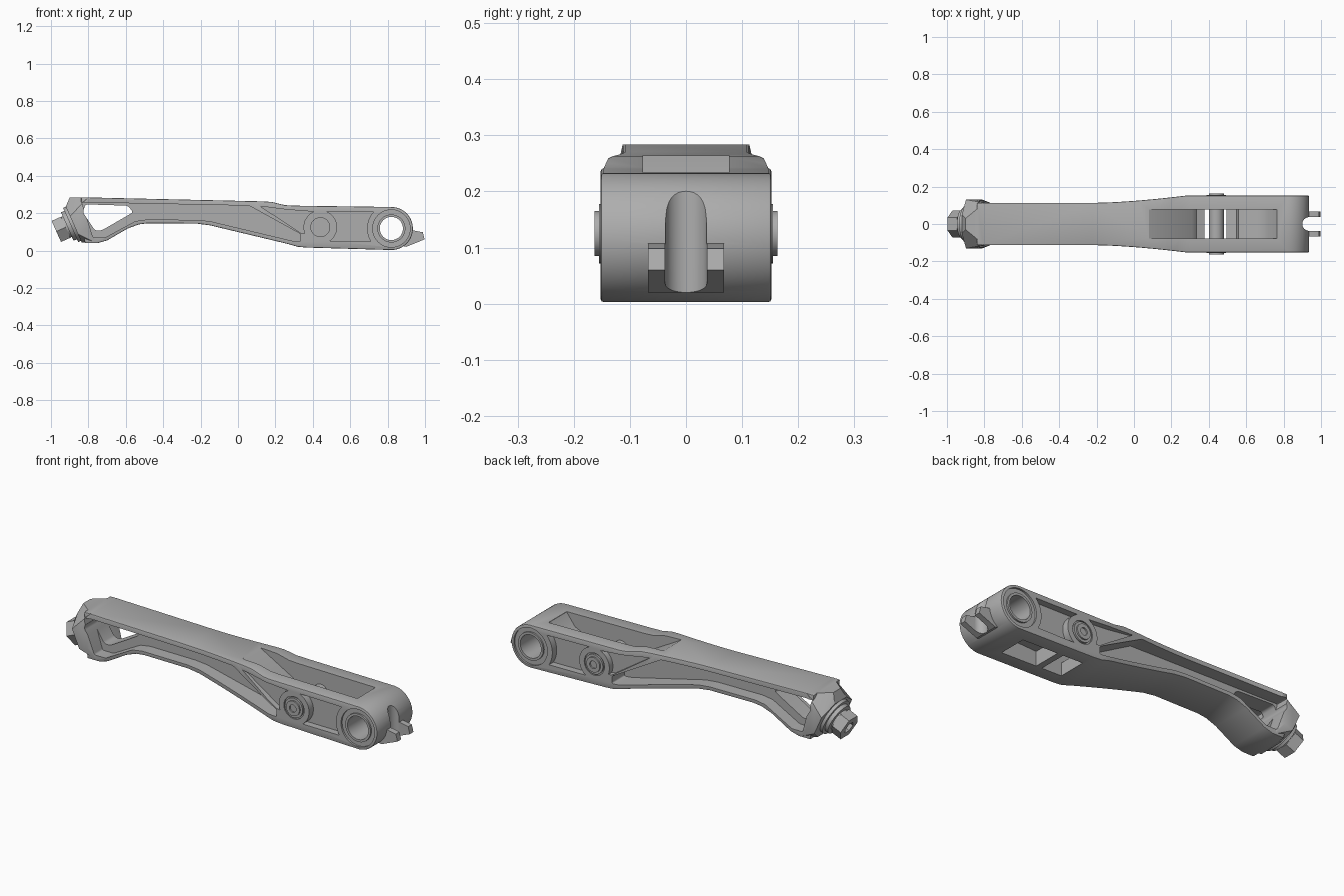
import bpy, bmesh, math
from mathutils import Vector

cube = bpy.data.objects.get("Cube")
if cube:
    bpy.data.objects.remove(cube, do_unlink=True)

metal = bpy.data.materials.new("grey_metal")
metal.use_nodes = True
GREY = (0.42, 0.42, 0.42, 1)
metal.diffuse_color = GREY
metal.node_tree.nodes["Principled BSDF"].inputs["Base Color"].default_value = GREY

PIN = (0.44, 0.125)       # cross pin centre, x and z
BORE = (0.82, 0.118)      # large bearing centre
TILT = math.radians(24)   # downward tilt of the bolted end
AXIS = Vector((-math.cos(TILT), 0, -math.sin(TILT)))
UP = Vector((-math.sin(TILT), 0, math.cos(TILT)))
FACE = Vector((-0.88, 0, 0.143))


def finish(name, bm):
    bmesh.ops.recalc_face_normals(bm, faces=bm.faces)
    mesh = bpy.data.meshes.new(name)
    bm.to_mesh(mesh)
    bm.free()
    mesh.materials.append(metal)
    ob = bpy.data.objects.new(name, mesh)
    bpy.context.scene.collection.objects.link(ob)
    return ob


def prism(name, pts, lo, hi, axis="y", rounding=0):
    """Extrude a flat outline from lo to hi, with optional rounded corners."""
    bm = bmesh.new()
    put = (lambda a, b, h: (a, h, b)) if axis == "y" else (lambda a, b, h: (a, b, h))
    face = bm.faces.new([bm.verts.new(put(a, b, lo)) for a, b in pts])
    step = Vector(put(0, 0, hi - lo))
    new = bmesh.ops.extrude_face_region(bm, geom=[face])["geom"]
    bmesh.ops.translate(bm, vec=step, verts=[v for v in new if isinstance(v, bmesh.types.BMVert)])
    if rounding:
        rails = [e for e in bm.edges
                 if (e.verts[0].co - e.verts[1].co).normalized().cross(step).length < 1e-4]
        bmesh.ops.bevel(bm, geom=rails, offset=rounding, segments=4, profile=0.5, affect="EDGES")
    return finish(name, bm)


def rod(name, centre, direction, radius, length, sides=48, inner=0):
    """Cylinder or tube centred on a point and running along a direction."""
    bm = bmesh.new()
    rot = Vector(direction).to_track_quat("Z", "Y")
    rings = [(radius, -length / 2), (radius, length / 2)]
    if inner:
        rings += [(inner, length / 2), (inner, -length / 2)]
    loops = []
    for r, h in rings:
        loops.append([bm.verts.new(Vector(centre) + rot @ Vector(
            (r * math.cos(math.tau * i / sides), r * math.sin(math.tau * i / sides), h)))
            for i in range(sides)])
    pairs = list(zip(loops, loops[1:] + loops[:1])) if inner else [(loops[0], loops[1])]
    for a, b in pairs:
        for i in range(sides):
            j = (i + 1) % sides
            bm.faces.new((a[i], a[j], b[j], b[i]))
    if not inner:
        bm.faces.new(loops[0])
        bm.faces.new(loops[1])
    return finish(name, bm)


def apply(ob, mod):
    bpy.context.view_layer.objects.active = ob
    bpy.ops.object.modifier_apply(modifier=mod.name)


def combine(ob, other, operation="DIFFERENCE"):
    mod = ob.modifiers.new("combine", "BOOLEAN")
    mod.operation, mod.object, mod.solver = operation, other, "EXACT"
    apply(ob, mod)
    bpy.data.objects.remove(other, do_unlink=True)


def arc(centre, r, start, end, n=10):
    return [(centre[0] + r * math.cos(math.radians(start + (end - start) * i / n)),
             centre[1] + r * math.sin(math.radians(start + (end - start) * i / n)))
            for i in range(n + 1)]


# Arm: side outline intersected with the plan outline
side = [(-0.84, 0.284), (-0.80, 0.284), (0.13, 0.263), (0.18, 0.26), (0.25, 0.243), (0.30, 0.24)]
side += arc(BORE, 0.115, 88, -90, 32)
side += [(0.37, 0.016), (0.32, 0.02), (0.26, 0.037), (-0.15, 0.135), (-0.22, 0.144), (-0.48, 0.146),
         (-0.53, 0.14), (-0.59, 0.118), (-0.70, 0.054), (-0.75, 0.04), (-0.82, 0.04)]
arm = prism("arm", side, -0.2, 0.2)
edge = [(-0.9, 0.113), (-0.22, 0.113)]
for i in range(1, 9):
    t = i / 8
    edge.append((-0.22 + 0.5 * t, 0.113 + 0.039 * t ** 1.6))
edge.append((1.0, 0.152))
plan = edge + [(x, -y) for x, y in reversed(edge)]
combine(arm, prism("plan_cutter", plan, -0.1, 0.5, "z"), "INTERSECT")
soft = arm.modifiers.new("soft_edges", "BEVEL")
soft.width, soft.segments, soft.limit_method, soft.angle_limit = 0.005, 2, "ANGLE", math.radians(50)
apply(arm, soft)

# Faceted collar behind the bolt
bm = bmesh.new()
for s in (1, -1):
    for up, y in ((0.10, 0.05), (0.045, 0.13), (-0.06, 0.13), (-0.11, 0.07)):
        for depth in (0, 0.05):
            bm.verts.new(FACE + UP * up - AXIS * depth + Vector((0, s * y, 0)))
    for x, y, z in ((-0.90, 0.03, 0.284), (-0.80, 0.113, 0.284), (-0.76, 0.11, 0.041)):
        bm.verts.new((x, s * y, z))
hull = bmesh.ops.convex_hull(bm, input=bm.verts)
loose = {g for g in hull["geom_interior"] + hull["geom_unused"] if isinstance(g, bmesh.types.BMVert)}
bmesh.ops.delete(bm, geom=list(loose), context="VERTS")
bmesh.ops.dissolve_limit(bm, angle_limit=0.02, verts=bm.verts, edges=bm.edges)
combine(arm, finish("collar", bm), "UNION")

# Forked prong on the rounded end
prong = [(0.86, 0.107), (0.94, 0.107), (0.988, 0.098), (0.998, 0.06), (0.90, 0.02), (0.86, 0.03)]
combine(arm, prism("prong", prong, -0.068, 0.068), "UNION")
fork = arc((0.937, 0), 0.037, 90, 270, 16) + [(1.1, -0.037), (1.1, 0.037)]
combine(arm, prism("fork_cutter", fork, -0.1, 0.4, "z"))

# Side pockets, mirrored front and back
long_pocket = [(-0.835, 0.258), (0.06, 0.24), (0.335, 0.088), (0.335, 0.048), (0.29, 0.052),
               (-0.15, 0.157), (-0.22, 0.164), (-0.49, 0.166), (-0.55, 0.157),
               (-0.71, 0.07), (-0.775, 0.07)]
web_pocket = [(0.12, 0.237), (0.26, 0.219)] + arc(PIN, 0.09, 113, 202) + [(0.335, 0.094)]
end_pocket = arc(PIN, 0.09, 70, -55) + arc(BORE, 0.13, 212, 138)
for s in (1, -1):
    for pts, depth, rounding in ((long_pocket, 0.045, 0.008), (web_pocket, 0.122, 0),
                                 (end_pocket, 0.115, 0)):
        lo, hi = sorted((s * depth, s * 0.25))
        combine(arm, prism("pocket_cutter", pts, lo, hi, "y", rounding))
    combine(arm, rod("seat_cutter", (BORE[0], s * 0.192, BORE[1]), (0, 1, 0), 0.1, 0.1))
    combine(arm, rod("seat_cutter", (PIN[0], s * 0.195, PIN[1]), (0, 1, 0), 0.06, 0.1))

# Triangular window through the web
window = [(-0.815, 0.247), (-0.59, 0.24), (-0.56, 0.205), (-0.73, 0.107), (-0.765, 0.108), (-0.83, 0.205)]
combine(arm, prism("window_cutter", window, -0.3, 0.3, "y", 0.012))

# Lever slot from above, relief pocket from below, and bearing bore
slot = [(0.08, 0.4), (0.08, 0.264), (0.31, 0.135), (0.334, 0.1), (0.377, 0.085), (0.377, -0.1),
        (0.495, -0.1), (0.495, 0.085), (0.548, 0.1), (0.56, 0.135), (0.66, 0.14), (0.715, 0.165),
        (0.765, 0.232), (0.765, 0.4)]
combine(arm, prism("slot_cutter", slot, -0.077, 0.077))
relief = [(0.53, -0.1), (0.53, 0.09), (0.66, 0.095), (0.70, 0.06), (0.74, 0.006), (0.74, -0.1)]
combine(arm, prism("relief_cutter", relief, -0.077, 0.077))
combine(arm, rod("bore_cutter", (BORE[0], 0, BORE[1]), (0, 1, 0), 0.07, 0.6))

# Bearing bush and cross pin with its washers
parts = [arm]
parts.append(rod("bearing_bush", (BORE[0], 0, BORE[1]), (0, 1, 0), 0.075, 0.302, inner=0.062))
parts.append(rod("cross_pin", (PIN[0], 0, PIN[1]), (0, 1, 0), 0.04, 0.31))
for s, label in ((-1, "front"), (1, "back")):
    parts.append(rod(label + "_washer", (PIN[0], s * 0.149, PIN[1]), (0, 1, 0), 0.053, 0.012, inner=0.03))
    parts.append(rod(label + "_pin_head", (PIN[0], s * 0.153, PIN[1]), (0, 1, 0), 0.04, 0.02, inner=0.02))

# Tilted bolt: stacked washers and a socketed hex head
for name, start, end, radius, sides in (("bolt_flange", -0.02, 0.016, 0.10, 48),
                                        ("bolt_washer", 0.01, 0.036, 0.083, 48),
                                        ("bolt_neck", 0.03, 0.05, 0.06, 48),
                                        ("bolt_head", 0.045, 0.1, 0.071, 6)):
    part = rod(name, FACE + AXIS * (start + end) / 2, AXIS, radius, end - start, sides)
    parts.append(part)
combine(parts[-1], rod("socket_cutter", FACE + AXIS * 0.1, AXIS, 0.032, 0.06, 6))

# Smooth the round surfaces and keep the machined edges crisp
bpy.ops.object.select_all(action="DESELECT")
for ob in parts:
    ob.select_set(True)
bpy.context.view_layer.objects.active = arm
bpy.ops.object.shade_smooth_by_angle(angle=math.radians(30))
